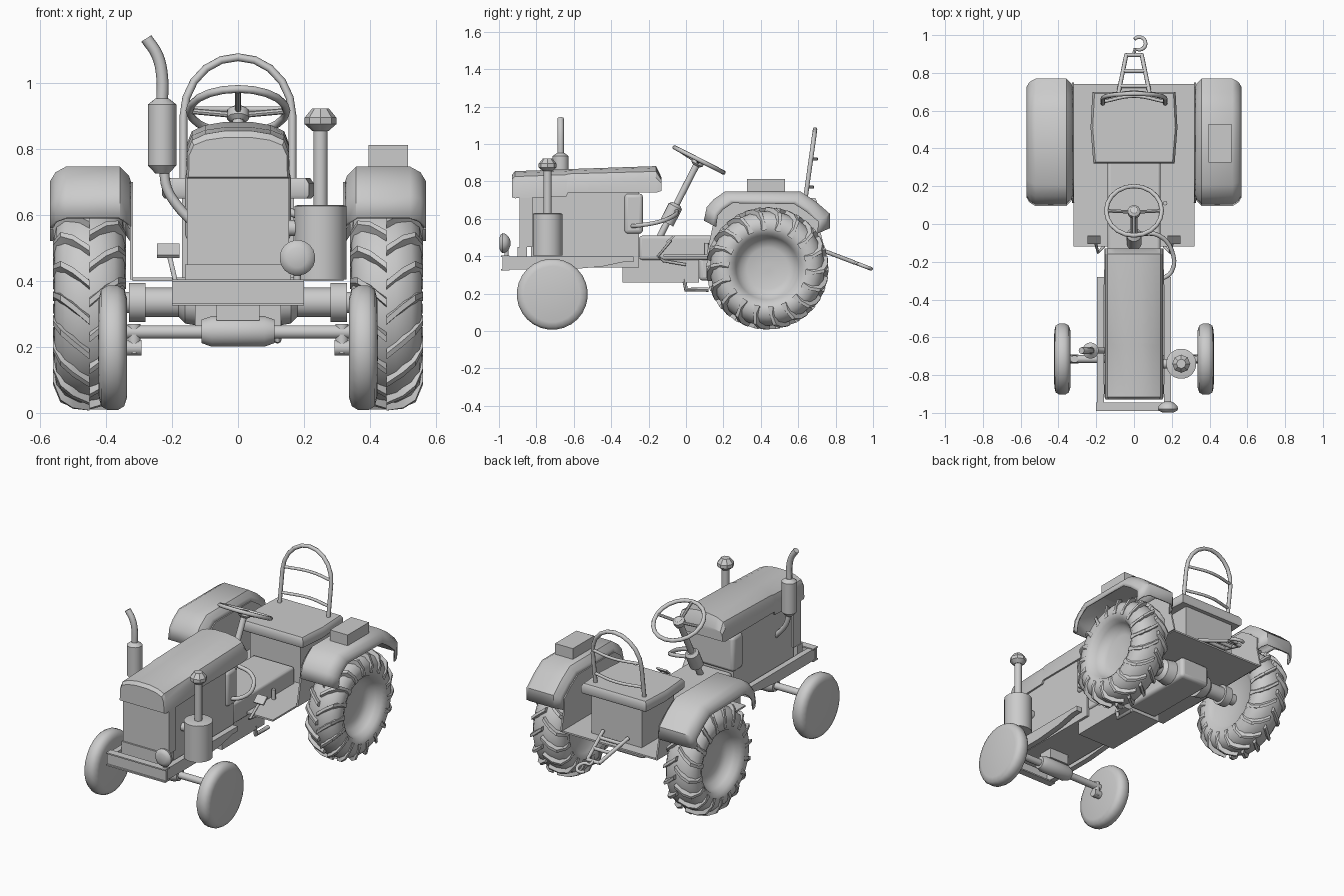
import bpy, bmesh, math
from math import sin, cos, pi
from mathutils import Vector

cube = bpy.data.objects.get("Cube")
if cube:
    bpy.data.objects.remove(cube)

grey = bpy.data.materials.new("light_grey")
grey.use_nodes = True
grey.diffuse_color = (0.6, 0.6, 0.6, 1)
grey.node_tree.nodes["Principled BSDF"].inputs["Base Color"].default_value = (0.6, 0.6, 0.6, 1)


def finish(name, mesh, angle=35):
    ob = bpy.data.objects.new(name, mesh)
    bpy.context.collection.objects.link(ob)
    mesh.materials.clear()
    mesh.materials.append(grey)
    bpy.ops.object.select_all(action='DESELECT')
    ob.select_set(True)
    bpy.context.view_layer.objects.active = ob
    bpy.ops.object.shade_smooth_by_angle(angle=math.radians(angle))
    return ob


def from_bm(name, bm, angle=35):
    bmesh.ops.recalc_face_normals(bm, faces=bm.faces)
    mesh = bpy.data.meshes.new(name)
    bm.to_mesh(mesh)
    bm.free()
    return finish(name, mesh, angle)


def loft(name, rings, closed=True, caps=True, angle=35):
    """Skin a list of equal-length point rings."""
    bm = bmesh.new()
    rows = [[bm.verts.new(p) for p in ring] for ring in rings]
    n = len(rows[0])
    for a, b in zip(rows, rows[1:]):
        for i in range(n if closed else n - 1):
            j = (i + 1) % n
            bm.faces.new((a[i], a[j], b[j], b[i]))
    if caps:
        bm.faces.new(rows[0])
        bm.faces.new(rows[-1])
    return from_bm(name, bm, angle)


def box(name, x0, x1, y0, y1, z0, z1, bevel=0.0):
    ring = lambda z: [(x0, y0, z), (x1, y0, z), (x1, y1, z), (x0, y1, z)]
    ob = loft(name, [ring(z0), ring(z1)])
    if bevel:
        mod = ob.modifiers.new("bevel", 'BEVEL')
        mod.width, mod.segments = bevel, 3
    return ob


def side_prism(name, x0, x1, pts):
    """Extrude a y-z outline along x."""
    return loft(name, [[(x, y, z) for y, z in pts] for x in (x0, x1)])


def spin(name, origin, axis, profile, sides=20, angle=35):
    """Revolve (distance, radius) pairs around an axis."""
    o, a = Vector(origin), Vector(axis).normalized()
    u = a.orthogonal().normalized()
    v = a.cross(u)
    rings = [[o + a * d + (u * cos(t) + v * sin(t)) * r
              for t in (2 * pi * k / sides for k in range(sides))] for d, r in profile]
    return loft(name, rings, angle=angle)


def rod(name, p, q, r, sides=12):
    d = Vector(q) - Vector(p)
    return spin(name, p, d, [(0, r), (d.length, r)], sides)


def tube(name, pts, r, cyclic=False, smooth=True):
    cu = bpy.data.curves.new(name, 'CURVE')
    cu.dimensions, cu.bevel_depth, cu.bevel_resolution = '3D', r, 2
    cu.use_fill_caps, cu.resolution_u = True, 4
    sp = cu.splines.new('BEZIER' if smooth else 'POLY')
    points = sp.bezier_points if smooth else sp.points
    points.add(len(pts) - 1)
    for bp, p in zip(points, pts):
        bp.co = p if smooth else (*p, 1)
        if smooth:
            bp.handle_left_type = bp.handle_right_type = 'AUTO'
    sp.use_cyclic_u = cyclic
    tmp = bpy.data.objects.new("path", cu)
    bpy.context.collection.objects.link(tmp)
    mesh = bpy.data.meshes.new_from_object(tmp.evaluated_get(bpy.context.evaluated_depsgraph_get()))
    bpy.data.objects.remove(tmp)
    return finish(name, mesh, 50)


# Hood, radiator and engine
half = [(0.156, 0), (0.154, 0.55), (0.14, 0.8), (0.1, 0.93), (0.04, 1)]
def hood_ring(y, low, top, w=1.0):
    pts = half + [(-x, t) for x, t in reversed(half)]
    return [(x * w, y, low + (top - low) * t) for x, t in pts]
loft("hood", [hood_ring(-0.93, 0.715, 0.835, 0.96), hood_ring(-0.915, 0.71, 0.855),
              hood_ring(-0.64, 0.72, 0.865), hood_ring(-0.63, 0.74, 0.866),
              hood_ring(-0.16, 0.74, 0.882), hood_ring(-0.13, 0.75, 0.82)], angle=30)
box("radiator", -0.155, 0.155, -0.89, -0.82, 0.45, 0.72)
box("engine", -0.145, 0.145, -0.83, -0.25, 0.34, 0.75)
box("rear_tank", -0.16, 0.16, -0.33, -0.23, 0.52, 0.735, 0.02)
box("transmission", -0.14, 0.14, -0.25, 0.35, 0.38, 0.51, 0.015)
box("gearbox", -0.13, 0.13, -0.34, 0.07, 0.26, 0.39)
box("differential", -0.1, 0.1, 0.07, 0.55, 0.27, 0.4, 0.02)

# Frame and bumper
for s, side in ((1, "left"), (-1, "right")):
    side_prism(side + "_rail", s * 0.16, s * 0.195,
               [(-0.97, 0.33), (-0.62, 0.33), (-0.45, 0.345), (-0.33, 0.37), (-0.28, 0.37),
                (-0.28, 0.4), (-0.97, 0.4)])
box("bumper", -0.2, 0.2, -0.98, -0.968, 0.325, 0.405)
for z in (0.325, 0.397):
    box("bumper_flange", -0.2, 0.2, -0.99, -0.945, z, z + 0.008)
box("frame_crossbar", -0.16, 0.16, -0.9, -0.85, 0.34, 0.45)

# Front axle
spin("front_axle_hub", (-0.11, -0.715, 0.247), (1, 0, 0),
     [(0, 0.036), (0.03, 0.047), (0.19, 0.047), (0.22, 0.036)])
rod("front_axle", (-0.345, -0.715, 0.245), (0.345, -0.715, 0.245), 0.021)
box("axle_mount", -0.065, 0.065, -0.76, -0.67, 0.28, 0.36)

# Rear axle
rod("rear_axle", (-0.42, 0.435, 0.335), (0.42, 0.435, 0.335), 0.033)

WHEEL = Vector((0.45, 0.435, 0.335))
tyre = [(-0.07, 0.02), (-0.075, 0.16), (-0.09, 0.18), (-0.108, 0.22), (-0.1, 0.26), (-0.075, 0.29), (-0.03, 0.306),
        (0.03, 0.306), (0.075, 0.29), (0.1, 0.26), (0.108, 0.22), (0.09, 0.182), (0.06, 0.168), (0.03, 0.145),
        (0.015, 0.11), (0.015, 0.02)]
lug_line = [(0.0, 0.328, 0), (0.05, 0.324, 0.13), (0.088, 0.305, 0.22), (0.111, 0.25, 0.27)]
fender_path = [(0.1, 0.59), (0.115, 0.66), (0.15, 0.7), (0.21, 0.742), (0.61, 0.742), (0.69, 0.69),
               (0.765, 0.625), (0.765, 0.55)]
fender_section = [(0.325, 0.065), (0.335, 0.03), (0.36, 0), (0.52, 0), (0.55, 0.02), (0.565, 0.05), (0.565, 0.07)]

for s, side in ((1, "left"), (-1, "right")):
    # Rear wheel with chevron lugs
    c = Vector((s * WHEEL.x, WHEEL.y, WHEEL.z))
    spin(side + "_rear_wheel", c, (s, 0, 0), tyre, 40, 50)
    bm = bmesh.new()
    for k in range(36):
        out = 1 if k % 2 else -1
        rows = []
        for x, r, lag in lug_line:
            row = []
            for rad, da in ((r - 0.045, -0.07), (r, -0.03), (r, 0.03), (r - 0.045, 0.07)):
                t = 2 * pi * k / 36 + lag + da
                row.append(bm.verts.new(c + Vector((out * x * s, rad * cos(t), -rad * sin(t)))))
            rows.append(row)
        for a, b in zip(rows, rows[1:]):
            for i in range(4):
                bm.faces.new((a[i], a[(i + 1) % 4], b[(i + 1) % 4], b[i]))
        bm.faces.new(rows[0])
        bm.faces.new(rows[-1])
    from_bm(side + "_rear_lugs", bm, 30)
    spin(side + "_axle_housing", (s * 0.1, c.y, c.z), (s, 0, 0),
         [(0, 0.075), (0.06, 0.065), (0.08, 0.045), (0.18, 0.045), (0.18, 0.06), (0.23, 0.06)])

    # Front wheel and knuckle
    spin(side + "_front_wheel", (s * 0.38, -0.715, 0.197), (s, 0, 0),
         [(-0.04, 0.01), (-0.044, 0.15), (-0.035, 0.178), (-0.015, 0.19), (0.015, 0.19),
          (0.035, 0.178), (0.042, 0.15), (0.044, 0.01)], 28, 50)
    rod(side + "_front_stub", (s * 0.293, -0.715, 0.197), (s * 0.35, -0.715, 0.197), 0.024)
    rod(side + "_kingpin", (s * 0.315, -0.715, 0.18), (s * 0.315, -0.715, 0.27), 0.02)

    # Fender shell and inner wall
    centre = Vector((0.44, 0.4))
    rings = []
    for p in fender_path:
        inward = (centre - Vector(p)).normalized()
        rings.append([(s * x, *(Vector(p) + inward * d)) for x, d in fender_section])
    shell = loft(side + "_fender", rings, closed=False, caps=False)
    mod = shell.modifiers.new("thickness", 'SOLIDIFY')
    mod.thickness, mod.offset = 0.01, 0
    wall = [tuple(Vector(p) + (centre - Vector(p)).normalized() * 0.05) for p in fender_path]
    side_prism(side + "_fender_wall", s * 0.318, s * 0.328, [(0.11, 0.405)] + wall + [(0.75, 0.405)])

    # Foot pedal
    side_prism(side + "_pedal", s * 0.178, s * 0.245, [(-0.1, 0.47), (-0.06, 0.505), (-0.067, 0.513), (-0.107, 0.478)])
    tube(side + "_pedal_arm", [(s * 0.21, -0.08, 0.485), (s * 0.19, -0.15, 0.4), (s * 0.16, -0.12, 0.375),
                               (s * 0.15, 0, 0.355)], 0.008, smooth=False)

# Floor, seat and toolbox
box("floor", -0.32, 0.32, -0.12, 0.74, 0.4, 0.41)
box("seat_base", -0.17, 0.17, 0.36, 0.67, 0.41, 0.66)
loft("seat", [[(x * w, 0.51 + y * h, z) for x, y in ((-0.215, -0.19), (0.215, -0.19), (0.23, 0.0),
              (0.22, 0.19), (-0.22, 0.19), (-0.23, 0.0))]
              for z, w, h in ((0.65, 0.97, 0.97), (0.66, 1, 1), (0.695, 1, 1), (0.712, 0.95, 0.95))])
box("toolbox", 0.395, 0.515, 0.325, 0.53, 0.735, 0.812)

# Backrest hoop
lean = lambda x, z: (x, 0.64 + (z - 0.72) * 0.14, z)
arch = [lean(-0.165 * cos(pi * k / 10), 0.9 + 0.178 * sin(pi * k / 10)) for k in range(11)]
tube("backrest_hoop", [lean(-0.165, 0.7)] + arch + [lean(0.165, 0.7)], 0.012, smooth=False)
for z in (0.77, 0.92):
    tube("backrest_bar", [lean(-0.165, z), (0, 0.67 + (z - 0.72) * 0.14, z), lean(0.165, z)], 0.009)

# Steering wheel and column
hub = Vector((0, 0.07, 0.915))
fwd = Vector((0, -0.89, 0.455))
up = Vector((0, 0.455, 0.89))
right = Vector((1, 0, 0))
tube("steering_rim", [hub + (right * cos(t) + fwd * sin(t)) * 0.147
                      for t in (2 * pi * k / 20 for k in range(20))], 0.012, True, False)
for d in (right, -right, fwd):
    rod("steering_spoke", hub - up * 0.015, hub + d * 0.145, 0.009, 8)
spin("steering_hub", hub - up * 0.035, up, [(0, 0.02), (0.01, 0.034), (0.035, 0.034), (0.045, 0.02)], 12)
rod("steering_column", hub - up * 0.02, hub - up * 0.46, 0.018)
spin("column_sleeve", hub - up * 0.38, up, [(0, 0.04), (0.1, 0.04), (0.115, 0.025)], 12)
tube("hose", [(0.03, -0.05, 0.64), (0.13, -0.06, 0.62), (0.2, -0.14, 0.585), (0.2, -0.25, 0.565), (0.13, -0.3, 0.56)], 0.012)
tube("gear_lever", [(0.165, 0.11, 0.41), (0.165, 0.11, 0.47)], 0.012)
tube("drain_pipe", [(0.12, -0.01, 0.28), (0.12, 0, 0.222), (0.12, 0.12, 0.222)], 0.012, smooth=False)

# Air filter with capped intake
spin("air_filter", (0.25, -0.74, 0.405), (0, 0, 1), [(0, 0.08), (0.222, 0.08), (0.225, 0.07)], 20)
rod("intake_pipe", (0.25, -0.74, 0.62), (0.25, -0.74, 0.88), 0.022)
spin("intake_cap", (0.25, -0.74, 0.855), (0, 0, 1), [(0, 0.025), (0.02, 0.048), (0.04, 0.048), (0.068, 0.025)], 8)
rod("filter_link", (0.13, -0.74, 0.56), (0.2, -0.74, 0.56), 0.025)

# Exhaust
spin("muffler", (-0.23, -0.67, 0.725), (0, 0, 1), [(0, 0.02), (0.025, 0.043), (0.21, 0.043), (0.228, 0.02)], 16)
tube("exhaust_stack", [(-0.23, -0.67, 0.94), (-0.23, -0.67, 1.02), (-0.245, -0.67, 1.085), (-0.278, -0.67, 1.135)], 0.018)
tube("exhaust_inlet", [(-0.225, -0.67, 0.74), (-0.215, -0.67, 0.68), (-0.185, -0.67, 0.63), (-0.13, -0.67, 0.57)], 0.015)

# Headlight
spin("headlight", (0.18, -0.998, 0.47), (0, 1, 0), [(0, 0.03), (0.008, 0.047), (0.018, 0.054), (0.035, 0.05), (0.05, 0.035), (0.06, 0.012)], 20)
rod("headlight_stem", (0.18, -0.96, 0.4), (0.18, -0.96, 0.44), 0.012)

# Towing frame and hook
slope = lambda x, y: (x, y, 0.42 - (y - 0.76) * 0.38)
for s in (1, -1):
    tube("tow_arm", [slope(s * 0.085, 0.68), slope(s * 0.04, 0.9)], 0.011, smooth=False)
for y, w in ((0.73, 0.075), (0.81, 0.06), (0.895, 0.045)):
    tube("tow_crossbar", [slope(-w, y), slope(w, y)], 0.011, smooth=False)
tube("tow_hook", [slope(0, 0.9), slope(0.005, 0.925)] + [slope(0.028 + 0.034 * cos(t), 0.956 + 0.034 * sin(t))
     for t in (-pi / 2 + k * 0.5 for k in range(9))], 0.01, smooth=False)
